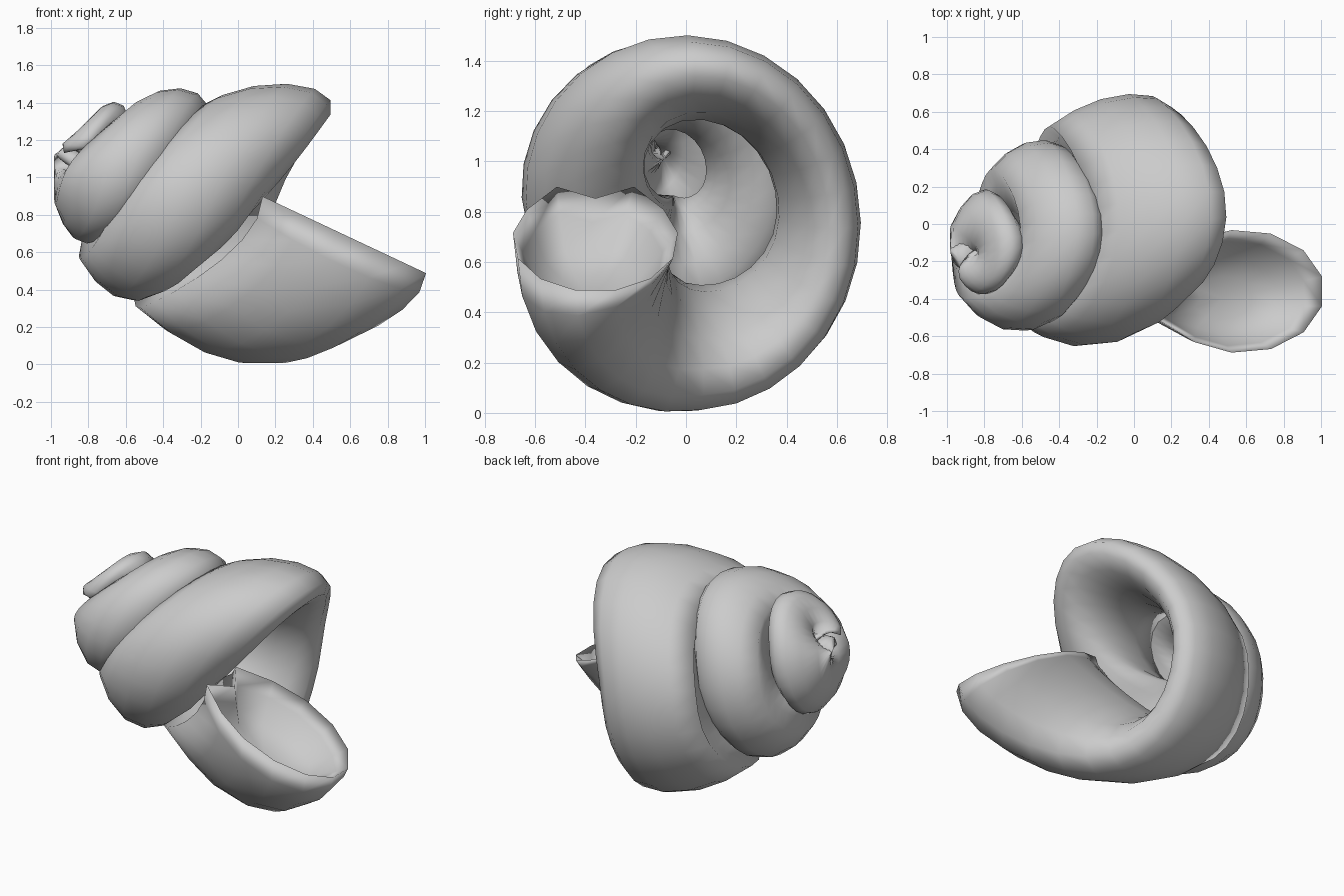
import bpy, bmesh, math
from mathutils import Vector

cube = bpy.data.objects.get("Cube")
if cube:
    bpy.data.objects.remove(cube, do_unlink=True)

SIDES, STEPS, TURNS = 13, 28, 3

# Tube stations every quarter turn, from the mouth back to the apex
shift = [.575, -.13, -.14, .13, -.28, -.64, -.55, -.39, -.67, -.87, -.83, -.71, -.86]
orbit = [.40, .47, .52, .52, .345, .285, .32, .33, .235, .15, .08, .08, .14]
length = [.49, .42, .33, .38, .36, .23, .22, .24, .27, .14, .16, .15, .09]
width = [.33, .215, .15, .165, .285, .25, .18, .17, .245, .23, .21, .18, .07]


def sample(values, t):
    """Smooth interpolation through the quarter-turn stations."""
    i = min(int(t * 4), len(values) - 2)
    f = t * 4 - i
    p1, p2 = values[i], values[i + 1]
    p0 = values[i - 1] if i > 0 else p2
    p3 = values[i + 2] if i + 2 < len(values) else 2 * p2 - p1
    return p1 + f * (p2 - p0 + f * (2 * p0 - 5 * p1 + 4 * p2 - p3
                     + f * (3 * (p1 - p2) + p3 - p0))) / 2


def section(t):
    """Oval cross-section with a groove at its apex end that fades along the coil."""
    angle = math.tau * t
    radial = Vector((0, -math.cos(angle), -math.sin(angle)))
    axis = Vector((sample(shift, t), .04 - .065 * t, .69 + .16 * t))
    centre = axis + radial * sample(orbit, t)
    flare = .35 * max(0, 1 - 4 * t)
    lean = Vector((1, .12 + .12 * radial.y, -.12 + .24 * radial.z - flare))
    lean += radial * .35 * max(0, t - 1.5)
    long_axis = lean.normalized() * sample(length, t)
    short_axis = radial * sample(width, t)
    ring = []
    for k in range(SIDES):
        a = math.pi + math.tau * k / SIDES
        reach = math.cos(a)
        if k == 0:
            reach = -.78 - .07 * t
        elif k in (1, SIDES - 1):
            reach = -1 + .03 * t
        ring.append(centre + long_axis * reach + short_axis * math.sin(a))
    return ring


def middle(points):
    return sum(points, Vector()) / len(points)


# Hollow of the mouth, from its floor out to the rim
rim = section(0)
mid = middle(rim)
inward = Vector((-.42, -.15, -.9)).normalized()
profile = [(.35, .23), (.62, .19), (.85, .08)]
loops = [[mid + (p - mid) * s + inward * d for p in rim] for s, d in profile]

# Coiled outer wall, from the rim to the apex
loops += [section(i / STEPS) for i in range(STEPS * TURNS + 1)]

bm = bmesh.new()
rings = [[bm.verts.new(p) for p in loop] for loop in loops]
for a, b in zip(rings, rings[1:]):
    for k in range(SIDES):
        n = (k + 1) % SIDES
        bm.faces.new((a[k], a[n], b[n], b[k]))

# Close the hollow floor and the apex with a point each
floor = mid + inward * .25
apex = middle(loops[-1]) + Vector((-.07, 0, -.04))
for ring, point in ((rings[0], floor), (rings[-1], apex)):
    pole = bm.verts.new(point)
    for k in range(SIDES):
        bm.faces.new((ring[k], ring[(k + 1) % SIDES], pole))
bmesh.ops.recalc_face_normals(bm, faces=bm.faces)

mesh = bpy.data.meshes.new("spiral_shell")
bm.to_mesh(mesh)
bm.free()
for face in mesh.polygons:
    face.use_smooth = True

# Plain grey shell material
grey = bpy.data.materials.new("shell_grey")
grey.use_nodes = True
colour = (.6, .6, .6, 1)
grey.diffuse_color = colour
for node in grey.node_tree.nodes:
    if node.type == 'BSDF_PRINCIPLED':
        node.inputs["Base Color"].default_value = colour
mesh.materials.append(grey)

shell = bpy.data.objects.new("spiral_shell", mesh)
bpy.context.collection.objects.link(shell)
